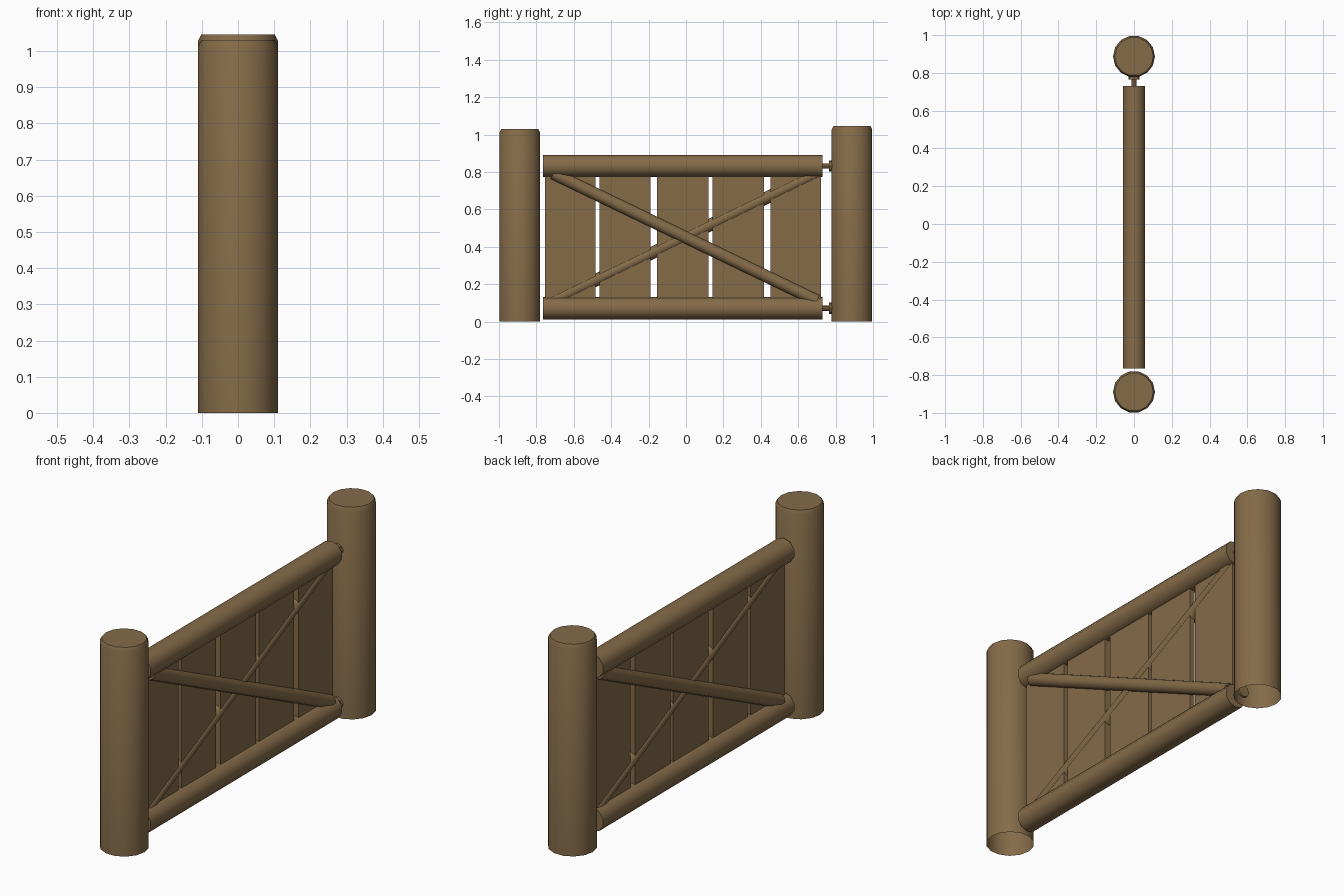
import bpy, bmesh, math
from mathutils import Vector

if "Cube" in bpy.data.objects:
    bpy.data.objects.remove(bpy.data.objects["Cube"])

wood = bpy.data.materials.new("brown wood")
wood.diffuse_color = (0.235, 0.147, 0.066, 1)
wood.use_nodes = True
wood.node_tree.nodes["Principled BSDF"].inputs["Base Color"].default_value = wood.diffuse_color


def finish(name, bm, smooth=True):
    bmesh.ops.recalc_face_normals(bm, faces=bm.faces[:])
    me = bpy.data.meshes.new(name)
    bm.to_mesh(me)
    bm.free()
    me.materials.append(wood)
    ob = bpy.data.objects.new(name, me)
    bpy.context.collection.objects.link(ob)
    if smooth:
        bpy.ops.object.select_all(action='DESELECT')
        ob.select_set(True)
        bpy.context.view_layer.objects.active = ob
        bpy.ops.object.shade_smooth_by_angle(angle=math.radians(42))
    return ob


def pole(name, a, b, radius, sides):
    """Capped cylinder between two points."""
    a, b = Vector(a), Vector(b)
    bm = bmesh.new()
    bmesh.ops.create_cone(bm, cap_ends=True, segments=sides, radius1=radius,
                          radius2=radius, depth=(b - a).length)
    rot = (b - a).to_track_quat('Z', 'Y').to_matrix()
    bmesh.ops.rotate(bm, verts=bm.verts, matrix=rot)
    bmesh.ops.translate(bm, verts=bm.verts, vec=(a + b) / 2)
    return finish(name, bm)


def post(name, y, height, radius=0.111, sides=14):
    """Upright log with a chamfered top and an open bottom."""
    bm = bmesh.new()
    rings = []
    for r, z in ((radius, 0), (radius, height - 0.018), (radius - 0.009, height)):
        rings.append([bm.verts.new((r * math.cos(2 * math.pi * i / sides),
                                    y + r * math.sin(2 * math.pi * i / sides), z))
                      for i in range(sides)])
    for lo, hi in zip(rings, rings[1:]):
        for i in range(sides):
            j = (i + 1) % sides
            bm.faces.new((lo[i], lo[j], hi[j], hi[i]))
    bm.faces.new(rings[-1])
    return finish(name, bm)


# Posts
post("latch_post", -0.889, 1.03)
post("hinge_post", 0.887, 1.045)

# Rails and hinges
for label, z in (("bottom", 0.072), ("top", 0.832)):
    pole(label + "_rail", (0, -0.765, z), (0, 0.73, z), 0.06, 10)
    pole(label + "_hinge_pin", (0, 0.72, z), (0, 0.785, z), 0.014, 8)
    pole(label + "_hinge_collar", (0, 0.765, z), (0, 0.79, z), 0.03, 8)

# Planks
for n, (y0, y1) in enumerate(((-0.755, -0.485), (-0.462, -0.19), (-0.155, 0.12),
                              (0.143, 0.418), (0.453, 0.722))):
    bm = bmesh.new()
    bmesh.ops.create_cube(bm, size=1)
    bmesh.ops.scale(bm, verts=bm.verts, vec=(0.028, y1 - y0, 0.72))
    bmesh.ops.translate(bm, verts=bm.verts, vec=(0, (y0 + y1) / 2, 0.452))
    finish("plank_%d" % (n + 1), bm, smooth=False)

# Crossed braces, one proud on each side
for name, s in (("right_brace", 1), ("left_brace", -1)):
    pole(name, (0.011 * s, -0.71, 0.452 + 0.34 * s),
         (0.011 * s, 0.70, 0.452 - 0.34 * s), 0.033, 10)
